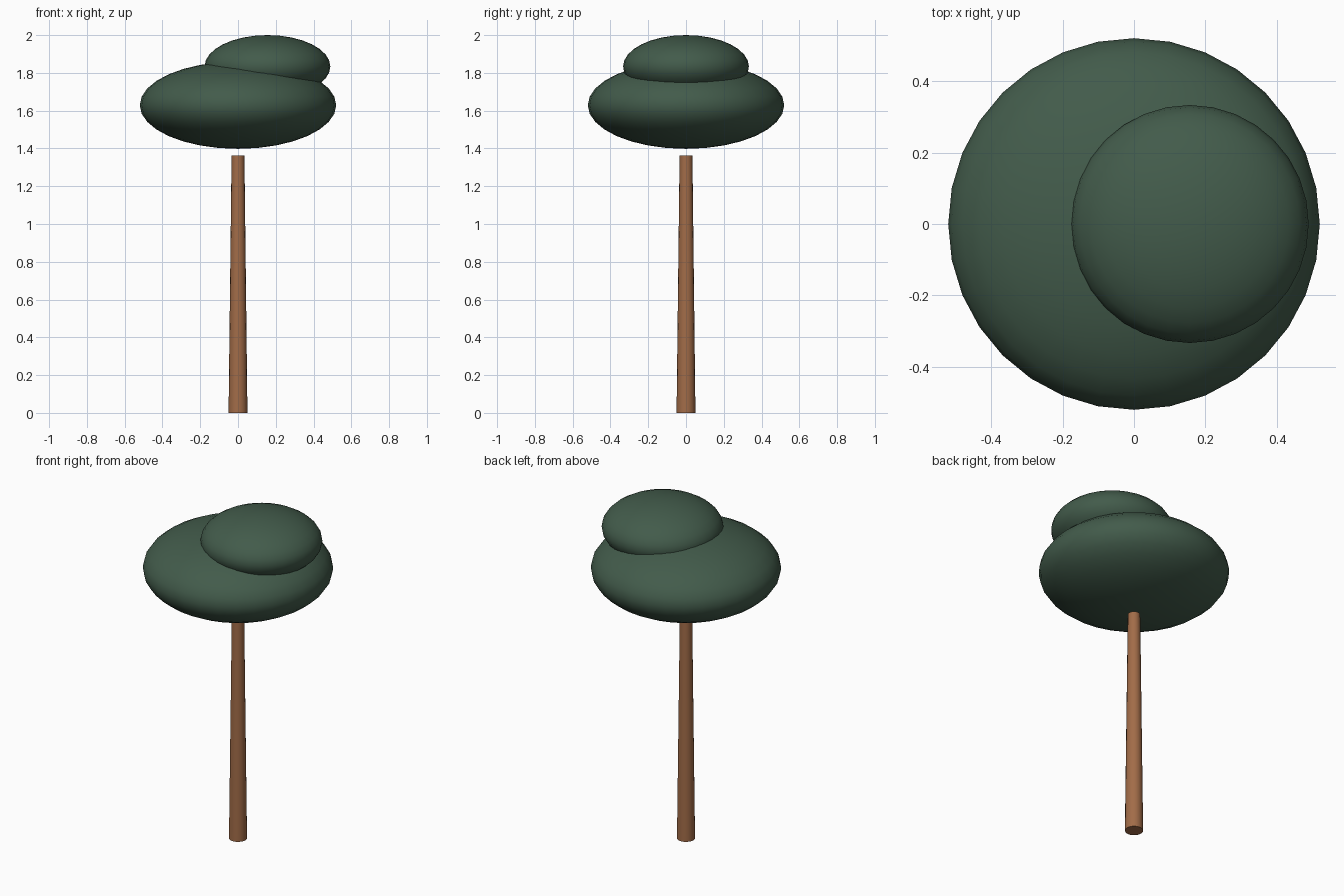
import bpy
import math

if "Cube" in bpy.data.objects:
    bpy.data.objects.remove(bpy.data.objects["Cube"])


def material(name, color):
    mat = bpy.data.materials.new(name)
    mat.diffuse_color = color
    mat.use_nodes = True
    mat.node_tree.nodes["Principled BSDF"].inputs["Base Color"].default_value = mat.diffuse_color
    return mat


def finish(name, mat):
    obj = bpy.context.object
    obj.name = name
    obj.data.materials.append(mat)
    bpy.ops.object.shade_smooth_by_angle(angle=math.radians(40))
    return obj


def foliage(name, center, radius, half_height, mat):
    bpy.ops.mesh.primitive_uv_sphere_add(segments=32, ring_count=16, radius=1, location=center)
    bpy.context.object.scale = (radius, radius, half_height)
    bpy.ops.object.transform_apply(location=False, rotation=False, scale=True)
    return finish(name, mat)


bark = material("bark", (0.36, 0.15, 0.065, 1))
leaves = material("leaves", (0.055, 0.105, 0.07, 1))

# Tapered trunk, ending just below the crown
bpy.ops.mesh.primitive_cone_add(vertices=16, radius1=0.05, radius2=0.034,
                                depth=1.362, location=(0, 0, 0.681))
finish("trunk", bark)

# Flattened crown: wide lower mass and a smaller offset upper mass
foliage("lower_crown", (0, 0, 1.629), 0.52, 0.231, leaves)
foliage("upper_crown", (0.156, 0, 1.834), 0.333, 0.166, leaves)
